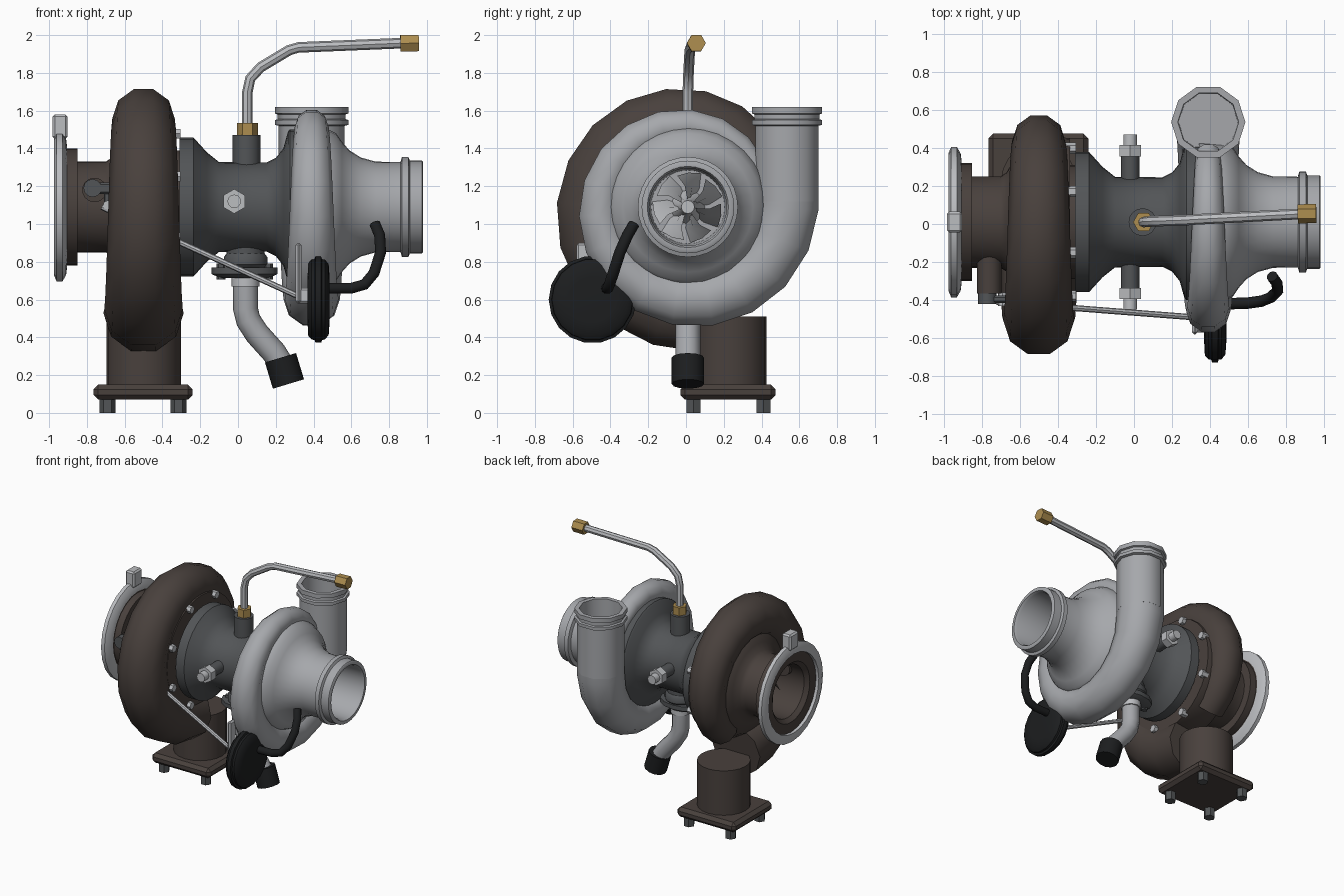
import bpy, bmesh
from math import sin, cos, radians, pi
from mathutils import Vector as V

if "Cube" in bpy.data.objects:
    bpy.data.objects.remove(bpy.data.objects["Cube"])

CY, CZ = 0.01, 1.09          # turbo shaft axis (runs along x)


def mat(name, *c):
    m = bpy.data.materials.new(name)
    m.diffuse_color = (*c, 1)
    m.use_nodes = True
    m.node_tree.nodes["Principled BSDF"].inputs["Base Color"].default_value = m.diffuse_color
    return m


ALU = mat("aluminium", .38, .39, .41)
STEEL = mat("steel", .50, .51, .53)
IRON = mat("cast_iron", .066, .052, .046)
CORE = mat("dark_grey", .085, .09, .095)
BLACK = mat("black_rubber", .012, .013, .014)
BRASS = mat("brass", .42, .27, .08)


def finish(name, bm, m, angle=40):
    bmesh.ops.recalc_face_normals(bm, faces=bm.faces)
    me = bpy.data.meshes.new(name)
    bm.to_mesh(me)
    bm.free()
    me.materials.append(m)
    ob = bpy.data.objects.new(name, me)
    bpy.context.collection.objects.link(ob)
    bpy.ops.object.select_all(action='DESELECT')
    ob.select_set(True)
    bpy.context.view_layer.objects.active = ob
    bpy.ops.object.shade_smooth_by_angle(angle=radians(angle))
    return ob


def skin(name, rings, m, closed=False):
    """Join rings of points into one surface, capped or closed on itself."""
    bm = bmesh.new()
    vs = [[bm.verts.new(p) for p in r] for r in rings]
    n = len(vs[0])
    for a, b in zip(vs, vs[1:] + ([vs[0]] if closed else [])):
        for i in range(n):
            j = (i + 1) % n
            bm.faces.new((a[i], a[j], b[j], b[i]))
    if not closed:
        bm.faces.new(vs[0])
        bm.faces.new(vs[-1])
    return finish(name, bm, m)


def ring(p, u, v, r, n):
    return [p + (u * cos(2 * pi * i / n) + v * sin(2 * pi * i / n)) * r for i in range(n)]


def lathe(name, origin, d, prof, m, n=32, closed=False):
    """Revolve (distance, radius) points about direction d."""
    o, d = V(origin), V(d).normalized()
    ref = V((0, 0, 0))
    ref[(max(range(3), key=lambda i: abs(d[i])) + 1) % 3] = 1
    u = (ref - d * ref.dot(d)).normalized()
    v = d.cross(u)
    return skin(name, [ring(o + d * t, u, v, r, n) for t, r in prof], m, closed)


def shaft(name, prof, m, n=32, closed=False):
    return lathe(name, (0, CY, CZ), (1, 0, 0), prof, m, n, closed)


def rod(name, a, b, r, m, n=12):
    return lathe(name, a, V(b) - V(a), [(0, r), ((V(b) - V(a)).length, r)], m, n)


def tube(name, path, rad, m, ref, n=10):
    P, ref, rings = [V(p) for p in path], V(ref), []
    for i, p in enumerate(P):
        t = (P[min(i + 1, len(P) - 1)] - P[max(i - 1, 0)]).normalized()
        u = (ref - t * ref.dot(t)).normalized()
        rings.append(ring(p, u, t.cross(u), rad[i] if isinstance(rad, list) else rad, n))
    return skin(name, rings, m)


def box(name, lo, hi, m, bevel=0.0):
    bm = bmesh.new()
    bmesh.ops.create_cube(bm, size=1)
    for v in bm.verts:
        v.co = V([(l + h) / 2 + c * (h - l) for l, h, c in zip(lo, hi, v.co)])
    if bevel:
        bmesh.ops.bevel(bm, geom=bm.edges[:], offset=bevel, segments=1, affect='EDGES')
    return finish(name, bm, m, 30)


def volute(name, x, start, end, outer, tuberad, m, extra=()):
    """Spiral tube; outer edge and tube radius are linear functions of angle."""
    k = round((end - start) / 19)
    path, rad = [], []
    for i in range(k + 1):
        a = start + (end - start) * i / k
        r = tuberad(a)
        c = outer(a) - r
        path.append((x, CY + c * cos(radians(a)), CZ + c * sin(radians(a))))
        rad.append(r)
    for p in extra:
        path.append(p)
        rad.append(rad[-1])
    return tube(name, path, rad, m, (1, 0, 0))


def wheel(name, x0, x1, r, count, twist, m):
    """Hub with thin twisted blades."""
    d = x1 - x0
    shaft(name + "_hub", [(x0, .09), (x0 + d * .4, .055), (x1, .04), (x1 + d * .15, .035)], m, 12)
    bm = bmesh.new()
    for k in range(count):
        cols = []
        for s in (0, 1, 2):
            f = s / 2
            row = []
            for rr, lag in ((.03, 0), (r * .6, .12), (r * (1 - .08 * f), .3)):
                a = 2 * pi * k / count + twist * f + lag
                row.append(bm.verts.new((x0 + d * f * .95, CY + rr * cos(a), CZ + rr * sin(a))))
            cols.append(row)
        for a, b in zip(cols, cols[1:]):
            for i in (0, 1):
                bm.faces.new((a[i], a[i + 1], b[i + 1], b[i]))
    bmesh.ops.solidify(bm, geom=bm.faces[:], thickness=.006)
    finish(name + "_blades", bm, m)


# Turbine side: spiral, core with exhaust outlet, wheel
volute("turbine_volute", -.5, -54, 276, lambda a: .565 + a * .00077,
       lambda a: .138 + a * .00027, IRON)
shaft("turbine_core", [(-.29, .30), (-.335, .30), (-.335, .44), (-.5, .46), (-.6, .40), (-.64, .31),
      (-.67, .26), (-.70, .24), (-.85, .24), (-.85, .31), (-.905, .31), (-.91, .33), (-.95, .33),
      (-.95, .24), (-.92, .21), (-.62, .20)], IRON)
wheel("turbine_wheel", -.62, -.76, .18, 9, .6, IRON)

# Clamp ring and block on the exhaust
shaft("clamp_ring", [(-.975, .32), (-.975, .36), (-.96, .395), (-.93, .395), (-.91, .36),
      (-.905, .32)], STEEL, 24, True)
box("clamp_block", (-.982, -.045, 1.45), (-.902, .065, 1.58), STEEL, .012)

# Foot: inlet pipe, flange and bolts
rod("foot_pipe", (-.5, .23, .12), (-.5, .23, .51), .197, IRON, 20)
box("foot_flange", (-.765, -.03, .07), (-.24, .475, .15), IRON, .025)
for i, x in enumerate((-.69, -.315)):
    for j, y in enumerate((.04, .41)):
        rod(f"foot_bolt_{i}{j}", (x, y, 0), (x, y, .09), .042, CORE, 6)

# Centre housing and housing bolts
shaft("centre_housing", [(-.31, .367), (-.235, .367), (-.165, .29), (-.10, .238), (.15, .235),
      (.20, .26), (.24, .31), (.265, .40), (.275, .41), (.36, .41)], CORE)
for k in range(8):
    a = radians(22.5 + 45 * k)
    y, z = CY + .42 * cos(a), CZ + .42 * sin(a)
    rod(f"housing_bolt_{k}", (-.36, y, z), (-.305, y, z), .03, STEEL, 6)

# Water fittings front and back
rod("water_boss", (-.02, -.34, 1.12), (-.02, .36, 1.12), .048, CORE)
for s, nm in ((-1, "front"), (1, "back")):
    rod("water_nut_" + nm, (-.02, CY + s * .345, 1.12), (-.02, CY + s * .405, 1.12), .065, STEEL, 6)
    rod("water_stub_" + nm, (-.02, CY + s * .39, 1.12), (-.02, CY + s * .46, 1.12), .036, STEEL)

# Oil feed line
rod("oil_feed_boss", (.045, CY, 1.25), (.045, CY, 1.47), .073, CORE, 16)
rod("oil_feed_nut", (.05, CY, 1.465), (.05, CY, 1.535), .055, BRASS, 6)
tube("oil_feed_pipe", [(.05, .01, 1.5), (.05, .01, 1.70), (.065, .012, 1.77), (.12, .015, 1.83),
     (.27, .02, 1.92), (.32, .024, 1.935), (.88, .053, 1.958)], .028, STEEL, (0, 1, 0), 8)
rod("oil_feed_end_nut", (.86, .053, 1.956), (.957, .055, 1.958), .05, BRASS, 6)

# Oil drain
rod("drain_boss", (.04, CY, .77), (.04, CY, .95), .10, CORE, 16)
lathe("drain_collar", (.04, CY, 0), (0, 0, 1), [(.76, .09), (.785, .115), (.825, .115), (.845, .10)], CORE, 16)
fl = lathe("drain_flange", (0, 0, 0), (0, 0, 1), [(.715, .13), (.735, .175), (.77, .175)], CORE, 12)
fl.scale.y, fl.location = .65, (.035, CY, 0)
for i, x in enumerate((-.09, .16)):
    rod(f"drain_bolt_{i}", (x, CY, .705), (x, CY, .79), .025, CORE, 6)
rod("drain_nut", (.04, CY, .67), (.04, CY, .72), .075, STEEL, 12)
tube("drain_pipe", [(.04, .01, .71), (.04, .01, .55), (.055, .01, .49), (.10, .01, .42),
     (.19, .01, .32), (.24, .01, .24)], .066, ALU, (0, 1, 0), 12)
rod("drain_hose_end", (.225, .01, .292), (.267, .01, .153), .086, BLACK, 12)

# Compressor side: spiral, outlet, inlet cone, wheel
CX, OY = .39, .535
volute("compressor_volute", CX, 30, 360, lambda a: .46 + a * .000667,
       lambda a: .055 + a * .000333, ALU, [(CX, OY, 1.2)])
lathe("compressor_outlet", (CX, OY, 0), (0, 0, 1), [(1.12, .175), (1.52, .175), (1.525, .195),
      (1.55, .195), (1.555, .18), (1.58, .18), (1.585, .195), (1.62, .195), (1.62, .16),
      (1.12, .155)], ALU, 10, True)
shaft("compressor_inlet", [(.34, .43), (.46, .42), (.52, .39), (.55, .345), (.59, .30), (.65, .262),
      (.73, .24), (.86, .238), (.868, .265), (.902, .265), (.91, .245), (.975, .245), (.98, .238),
      (.98, .215), (.96, .205), (.56, .195)], ALU)
wheel("compressor_wheel", .56, .74, .19, 7, .7, STEEL)

# Wastegate actuator with bracket, hose, rod and lever
lathe("actuator", (0, -.495, .60), (1, 0, 0), [(.368, .12), (.372, .195), (.39, .215), (.405, .217),
      (.41, .232), (.44, .232), (.445, .217), (.46, .215), (.48, .19), (.485, .12)], BLACK, 18)
box("actuator_bracket", (.305, -.58, .58), (.335, -.50, .90), STEEL, .012)
box("bracket_arm", (.305, -.57, .58), (.38, -.44, .66), STEEL, .01)
tube("actuator_hose", [(.46, -.42, .66), (.60, -.415, .66), (.67, -.405, .68), (.72, -.385, .74),
     (.755, -.35, .85), (.75, -.31, .94), (.725, -.275, 1.0)], .03, BLACK, (0, 1, 0))
rod("actuator_rod", (-.72, -.41, 1.09), (.38, -.495, .59), .016, STEEL, 8)
rod("wastegate_boss", (-.76, -.15, 1.18), (-.76, -.365, 1.18), .065, IRON, 14)
rod("wastegate_shaft", (-.77, -.35, 1.19), (-.77, -.42, 1.19), .048, CORE)
box("wastegate_lever", (-.80, -.415, 1.16), (-.66, -.375, 1.22), CORE, .01)
rod("rod_pin", (-.69, -.36, 1.10), (-.69, -.43, 1.10), .025, STEEL, 8)
box("lever_arm", (-.71, -.405, 1.08), (-.67, -.38, 1.2), CORE, .005)
